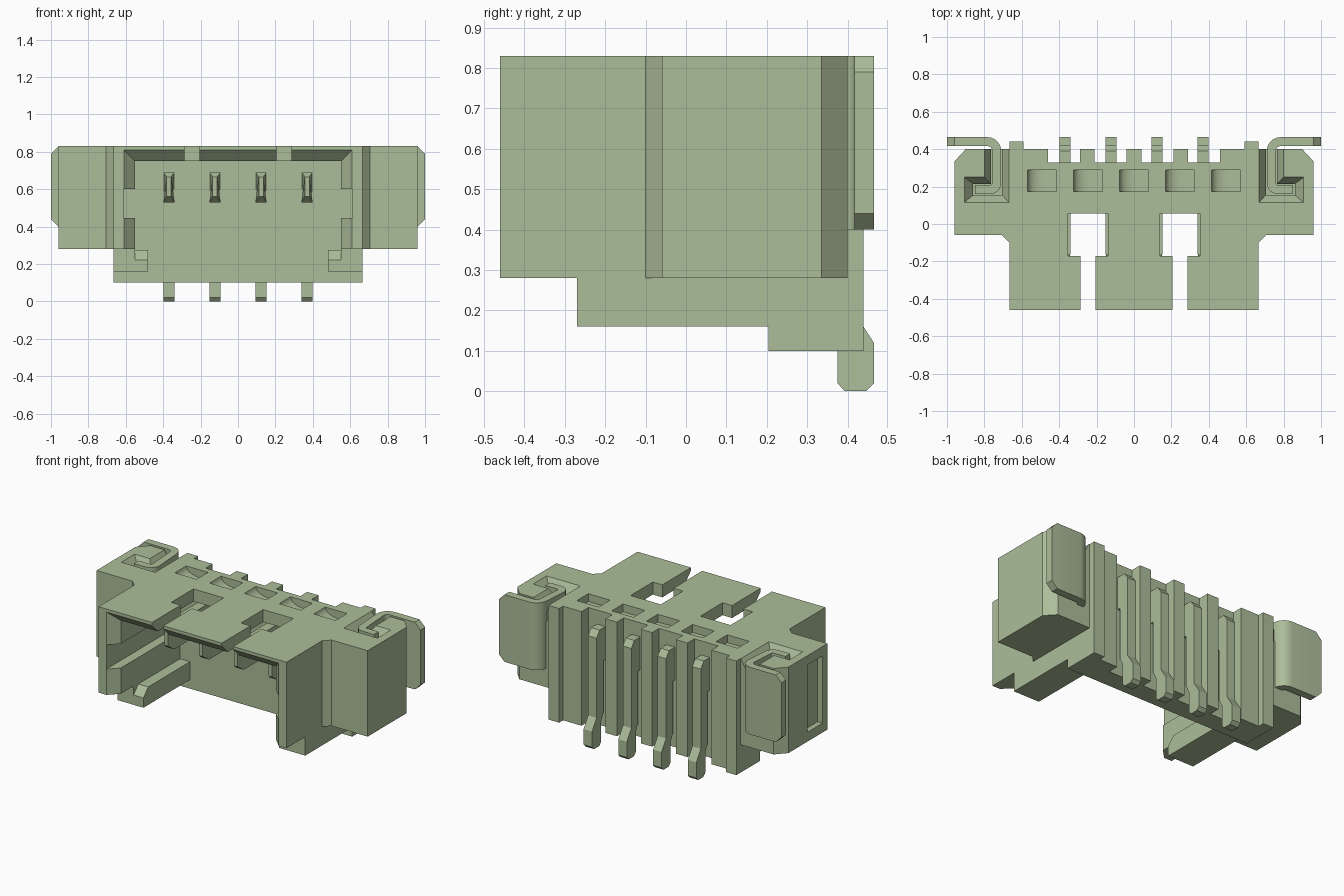
import bpy, bmesh, math

if "Cube" in bpy.data.objects:
    bpy.data.objects.remove(bpy.data.objects["Cube"], do_unlink=True)

mat = bpy.data.materials.new("sage green")
mat.use_nodes = True
COLOUR = (0.41, 0.51, 0.32, 1)
mat.diffuse_color = COLOUR
mat.node_tree.nodes["Principled BSDF"].inputs["Base Color"].default_value = COLOUR


def loft(name, rings):
    """Solid through rings of matching points, capped at both ends."""
    bm = bmesh.new()
    loops = [[bm.verts.new(p) for p in ring] for ring in rings]
    n = len(loops[0])
    for a, b in zip(loops, loops[1:]):
        for i in range(n):
            j = (i + 1) % n
            bm.faces.new((a[i], a[j], b[j], b[i]))
    bm.faces.new(loops[0])
    bm.faces.new(loops[-1])
    bmesh.ops.recalc_face_normals(bm, faces=bm.faces)
    me = bpy.data.meshes.new(name)
    bm.to_mesh(me)
    bm.free()
    me.materials.append(mat)
    ob = bpy.data.objects.new(name, me)
    bpy.context.collection.objects.link(ob)
    return ob


def prism(name, pts, axis, a, b):
    """Extrude a 2D profile along an axis from a to b."""
    place = {"x": lambda p, t: (t, p[0], p[1]),
             "y": lambda p, t: (p[0], t, p[1]),
             "z": lambda p, t: (p[0], p[1], t)}[axis]
    return loft(name, [[place(p, t) for p in pts] for t in (a, b)])


def rect(a0, a1, b0, b1):
    return [(a0, b0), (a1, b0), (a1, b1), (a0, b1)]


def box(name, x0, x1, y0, y1, z0, z1):
    return prism(name, rect(x0, x1, y0, y1), "z", z0, z1)


def combine(target, other, op="DIFFERENCE"):
    mod = target.modifiers.new("cut", "BOOLEAN")
    mod.operation, mod.solver, mod.object = op, "EXACT", other
    bpy.context.view_layer.objects.active = target
    bpy.ops.object.modifier_apply(modifier=mod.name)
    bpy.data.objects.remove(other, do_unlink=True)


def smooth(ob):
    bpy.ops.object.select_all(action="DESELECT")
    ob.select_set(True)
    bpy.context.view_layer.objects.active = ob
    bpy.ops.object.shade_smooth_by_angle(angle=math.radians(30))


# Housing: stepped rear outline with ribs between the contacts
half = [(0.665, -0.46), (0.665, 0.44), (0.59, 0.44), (0.59, 0.40), (0.46, 0.40),
        (0.46, 0.33), (0.29, 0.33), (0.29, 0.40), (0.21, 0.40), (0.21, 0.33),
        (0.04, 0.33), (0.04, 0.40)]
outline = half + [(-x, y) for x, y in reversed(half)]
housing = prism("housing", outline, "z", 0.10, 0.83)

# Side blocks carrying the mounting clips
block = [(0.63, -0.10), (0.665, -0.10), (0.705, -0.06), (0.96, -0.06),
         (0.96, 0.335), (0.90, 0.40), (0.63, 0.40)]
for s in (1, -1):
    combine(housing, prism("side_block", [(s * x, y) for x, y in block], "z", 0.28, 0.83), "UNION")

# Stepped underside and front cavity with side grooves
for dims in [(-0.8, 0.8, -0.6, -0.27, 0.0, 0.28),
             (-0.664, 0.664, -0.6, 0.205, 0.0, 0.16),
             (-0.8, 0.8, -0.6, 0.204, 0.0, 0.16),
             (-0.55, 0.55, -0.6, 0.20, 0.275, 0.75),
             (-0.61, 0.61, -0.6, 0.20, 0.445, 0.60),
             (-0.48, 0.48, -0.6, 0.20, 0.05, 0.40)]:
    combine(housing, box("cutter", *dims))

# Flared mouth and sloped rail tips
mouth = [[(-w, y, 0.2), (w, y, 0.2), (w, y, t), (-w, y, t)]
         for w, y, t in ((0.63, -0.48, 0.83), (0.545, -0.395, 0.745))]
combine(housing, loft("cutter", mouth))
combine(housing, prism("cutter", [(-0.30, 0.19), (-0.30, 0.31), (-0.19, 0.31)], "x", -0.55, 0.55))

# T-shaped latch openings in the roof
for s in (1, -1):
    combine(housing, box("cutter", s * 0.247 - 0.107, s * 0.247 + 0.107, -0.17, 0.055, 0.70, 0.90))
    combine(housing, box("cutter", s * 0.247 - 0.04, s * 0.247 + 0.04, -0.6, -0.15, 0.70, 0.90))

# Curved shallow pockets on top
for i in range(5):
    c = (i - 2) * 0.246
    arc = [(c - 0.077 + 0.085 * math.sin(a), 0.78 + 0.05 * (math.cos(a)))
           for a in [math.pi / 2 * k / 5 for k in range(6)]]
    # Concave fall on one side, flat floor on the other
    pts = [(c - 0.077, 0.9), (c - 0.077, 0.83)]
    pts += [(c - 0.077 + 0.085 * (1 - math.cos(k * math.pi / 10)),
             0.83 - 0.05 * math.sin(k * math.pi / 10)) for k in range(1, 6)]
    pts += [(c + 0.077, 0.78), (c + 0.077, 0.9)]
    combine(housing, prism("cutter", pts, "y", 0.175, 0.29))

# Funnel-shaped clip sockets
top = [(0.667, 0.115), (0.907, 0.115), (0.907, 0.25), (0.80, 0.25), (0.80, 0.45), (0.667, 0.45)]
low = [(0.705, 0.155), (0.86, 0.155), (0.86, 0.215), (0.765, 0.215), (0.765, 0.45), (0.705, 0.45)]
for s in (1, -1):
    rings = [[(s * x, y, z) for x, y in pts]
             for pts, z in ((top, 0.86), (top, 0.83), (low, 0.77), (low, 0.70))]
    combine(housing, loft("cutter", rings))

# Inspection slot on one outer side
combine(housing, box("cutter", -1.1, -0.925, -0.01, 0.14, 0.34, 0.77))
smooth(housing)

# Bent contacts with tapered tips and soldering feet
profile = [(-0.20, 0.56), (-0.16, 0.53), (0.35, 0.53), (0.35, 0.20), (0.375, 0.15),
           (0.375, 0.02), (0.393, 0.0), (0.445, 0.0), (0.465, 0.02), (0.465, 0.12),
           (0.42, 0.19), (0.42, 0.70), (0.39, 0.74), (0.32, 0.74), (0.30, 0.69),
           (-0.16, 0.69), (-0.20, 0.665)]
for i in range(4):
    pin = prism("contact_pin_%d" % (i + 1), profile, "x", -0.03, 0.03)
    for v in pin.data.vertices:
        if v.co.y < -0.19:
            v.co.x *= 0.4
    pin.location.x = (i - 1.5) * 0.246

# Mounting clips: outer point, inner point, bottom and top of each section
def clip_sections():
    yield (1.0, 0.465), (1.0, 0.417), 0.44, 0.79
    yield (0.96, 0.465), (0.96, 0.417), 0.40, 0.83
    for k in range(6):
        a = math.pi / 2 * (1 + k / 5)
        c, s = math.cos(a), math.sin(a)
        yield (0.785 + 0.075 * c, 0.39 + 0.075 * s), (0.785 + 0.027 * c, 0.39 + 0.027 * s), 0.40, 0.83
    for k in range(6):
        a = math.pi * (1 + k / 10)
        c, s = math.cos(a), math.sin(a)
        yield (0.77 + 0.06 * c, 0.22 + 0.06 * s), (0.77 + 0.012 * c, 0.22 + 0.012 * s), 0.40, 0.82
    yield (0.85, 0.16), (0.85, 0.208), 0.40, 0.82


for s, side in ((1, "left"), (-1, "right")):
    rings = [[(s * o[0], o[1], lo), (s * n[0], n[1], lo), (s * n[0], n[1], hi), (s * o[0], o[1], hi)]
             for o, n, lo, hi in clip_sections()]
    smooth(loft("mounting_clip_" + side, rings))
